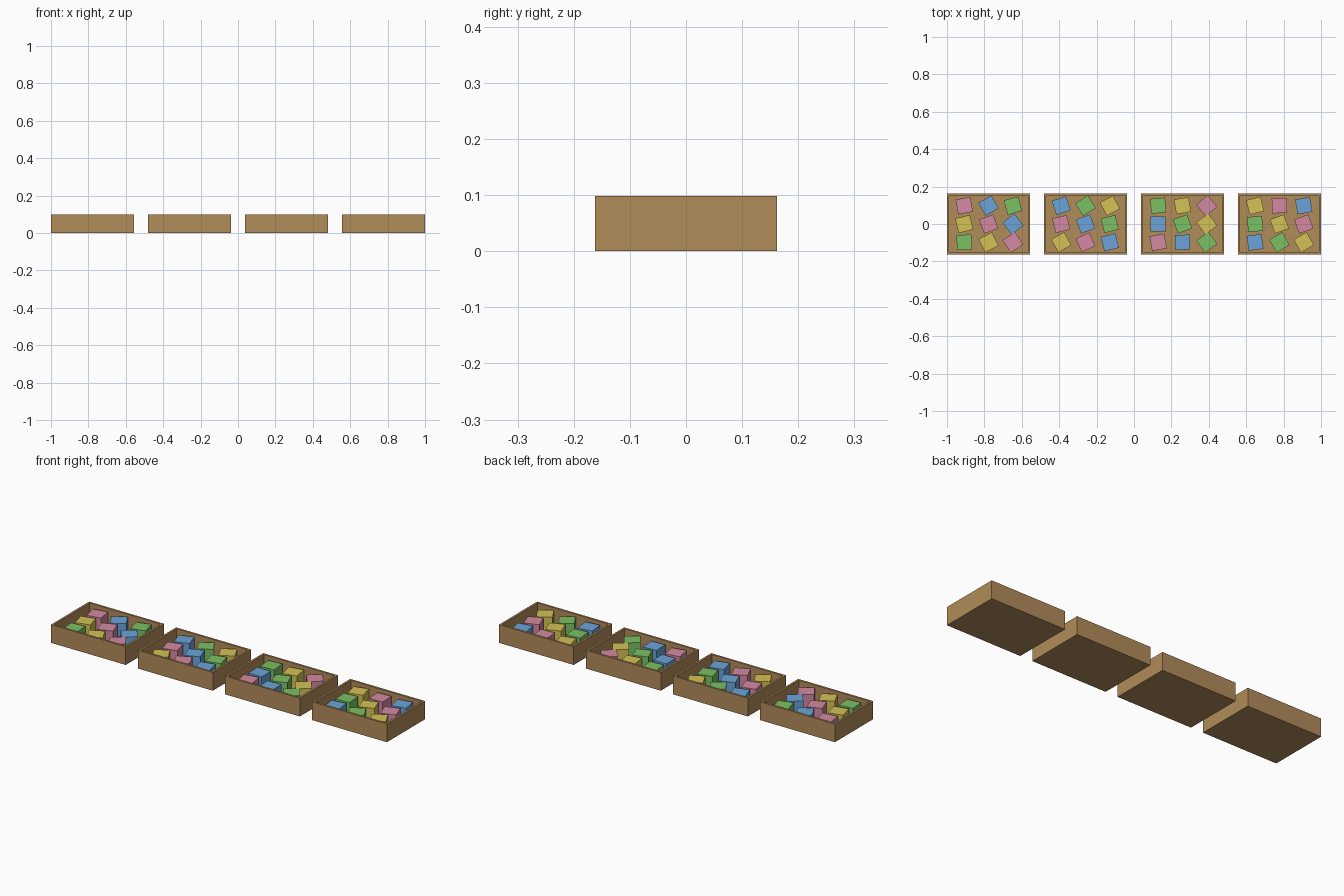
import bpy, bmesh, math

if "Cube" in bpy.data.objects:
    bpy.data.objects.remove(bpy.data.objects["Cube"])

W, D, H = 0.445, 0.324, 0.098      # tray outer size
WALL, FLOOR = 0.016, 0.012
PITCH = (2 - W) / 3                # spacing between trays
BLOCK, BLOCK_TOP = 0.08, 0.083


def material(name, rgb):
    m = bpy.data.materials.new(name)
    m.diffuse_color = [(c / 255) ** 2.2 for c in rgb] + [1]
    m.use_nodes = True
    m.node_tree.nodes["Principled BSDF"].inputs["Base Color"].default_value = m.diffuse_color
    return m


wood = material("wood", (176, 139, 90))
paints = [material("green", (122, 190, 100)), material("yellow", (211, 193, 85)),
          material("pink", (210, 135, 160)), material("blue", (108, 162, 214))]


def box(bm, size, centre):
    geo = bmesh.ops.create_cube(bm, size=1)
    bmesh.ops.scale(bm, vec=size, verts=geo["verts"])
    bmesh.ops.translate(bm, vec=centre, verts=geo["verts"])


def finish(bm, name, mat):
    me = bpy.data.meshes.new(name)
    bm.to_mesh(me)
    bm.free()
    me.materials.append(mat)
    ob = bpy.data.objects.new(name, me)
    bpy.context.collection.objects.link(ob)
    return ob


def tray(name, x):
    # open box: inset the top face and push it down to the floor
    bm = bmesh.new()
    box(bm, (W, D, H), (0, 0, H / 2))
    bm.normal_update()
    top = max(bm.faces, key=lambda f: f.calc_center_median().z)
    bmesh.ops.inset_region(bm, faces=[top], thickness=WALL)
    ext = bmesh.ops.extrude_discrete_faces(bm, faces=[top])["faces"][0]
    bmesh.ops.translate(bm, vec=(0, 0, FLOOR - H), verts=ext.verts)
    finish(bm, name, wood).location.x = x


def block(name, x, y, angle, mat):
    bm = bmesh.new()
    h = BLOCK_TOP - FLOOR
    box(bm, (BLOCK, BLOCK, h), (0, 0, h / 2))
    ob = finish(bm, name, mat)
    ob.location = (x, y, FLOOR)
    ob.rotation_euler.z = math.radians(angle)


# block turns in degrees, rows from front to back, for each tray
TURNS = [((4, 26, 33), (14, 20, 38), (10, 30, 15)),
         ((30, 24, 14), (14, 20, 14), (18, 33, 27)),
         ((10, 2, 36), (0, 20, 36), (5, 10, 40)),
         ((8, 30, 30), (5, 20, 20), (14, 2, 10))]

for t, rows in enumerate(TURNS):
    cx = (t - 1.5) * PITCH
    tray(f"tray_{t + 1}", cx)
    for r, row in enumerate(rows):
        for c, turn in enumerate(row):
            block(f"block_{t + 1}_{r + 1}_{c + 1}", cx + (c - 1) * 0.13,
                  (r - 1) * 0.098, turn, paints[(t + r + c) % 4])
